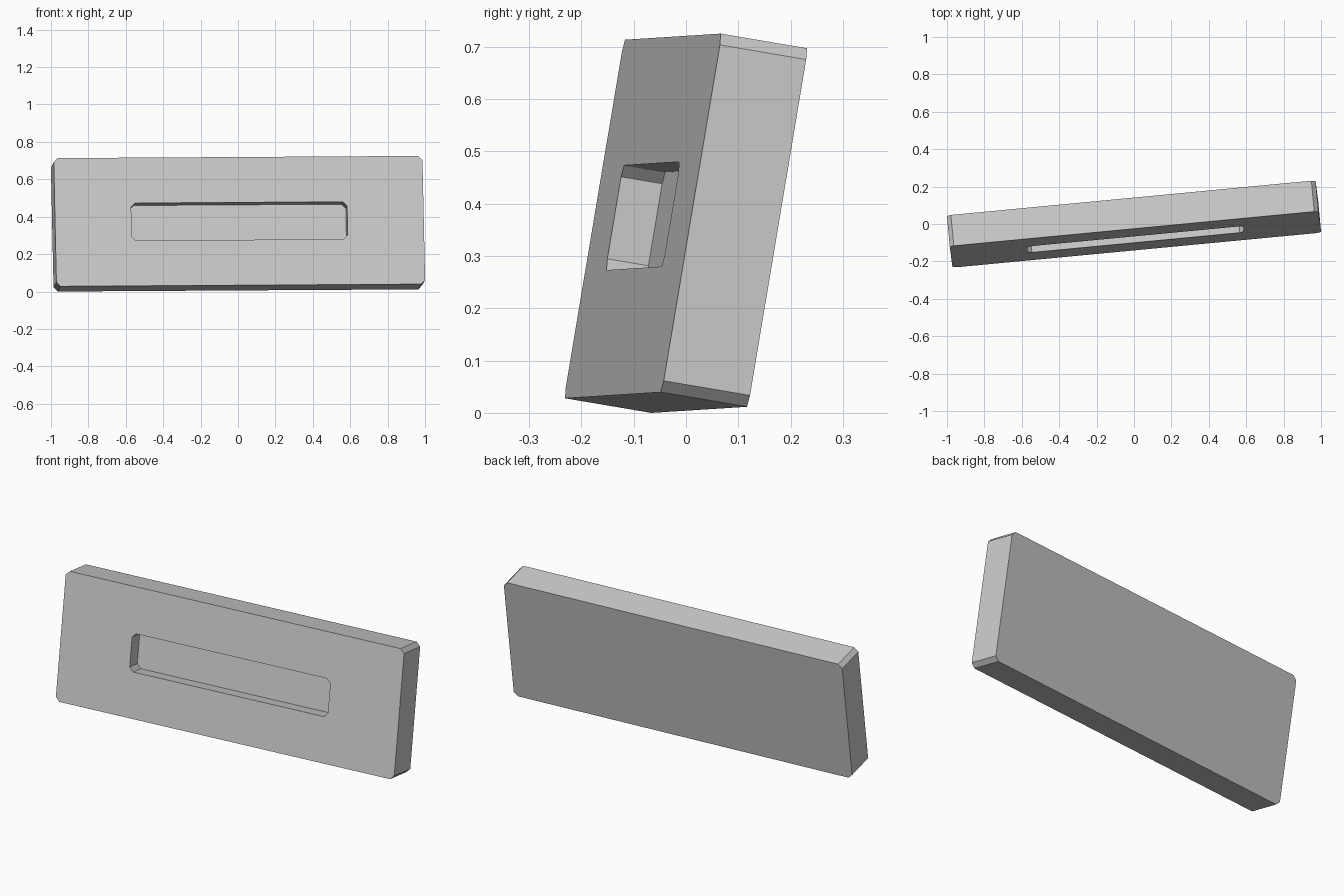
import bpy, bmesh
from mathutils import Matrix, Vector

if "Cube" in bpy.data.objects:
    bpy.data.objects.remove(bpy.data.objects["Cube"])

L, H, T = 1.98, 0.695, 0.168      # slab length, height, thickness
PL, PH, PD = 1.16, 0.203, 0.08    # pocket length, height, depth
C = 0.022                         # corner chamfer


def ring(bm, length, height, c, y):
    """Rectangle with chamfered corners, lying in a plane of constant y."""
    a, b = length / 2, height / 2
    pts = [(a, -b + c), (a, b - c), (a - c, b), (-a + c, b),
           (-a, b - c), (-a, -b + c), (-a + c, -b), (a - c, -b)]
    return [bm.verts.new((x, y, z)) for x, z in pts]


def bridge(bm, r1, r2):
    for i in range(len(r1)):
        j = (i + 1) % len(r1)
        bm.faces.new((r1[i], r1[j], r2[j], r2[i]))


# Slab: back face, sides, front frame, pocket walls, pocket floor
bm = bmesh.new()
rings = [ring(bm, L, H, C, T / 2),
         ring(bm, L, H, C, -T / 2),
         ring(bm, PL, PH, C, -T / 2),
         ring(bm, PL, PH, C, -T / 2 + PD)]
for r1, r2 in zip(rings, rings[1:]):
    bridge(bm, r1, r2)
bm.faces.new(rings[0])
bm.faces.new(rings[-1])
bmesh.ops.recalc_face_normals(bm, faces=bm.faces[:])

# Lean it back with a slight turn
ax = Vector((0.9955, 0.0945, 0.006)).normalized()
up = Vector((-0.0217, 0.165, 0.986))
up = (up - ax * up.dot(ax)).normalized()
dep = up.cross(ax)
bm.transform(Matrix((ax, dep, up)).transposed().to_4x4())

# Centre on x and y, stand on the floor
lo = [min(v.co[i] for v in bm.verts) for i in range(3)]
hi = [max(v.co[i] for v in bm.verts) for i in range(3)]
bm.transform(Matrix.Translation((-(lo[0] + hi[0]) / 2, -(lo[1] + hi[1]) / 2, -lo[2])))

mesh = bpy.data.meshes.new("recessed_slab")
bm.to_mesh(mesh)
bm.free()
obj = bpy.data.objects.new("recessed_slab", mesh)
bpy.context.collection.objects.link(obj)
